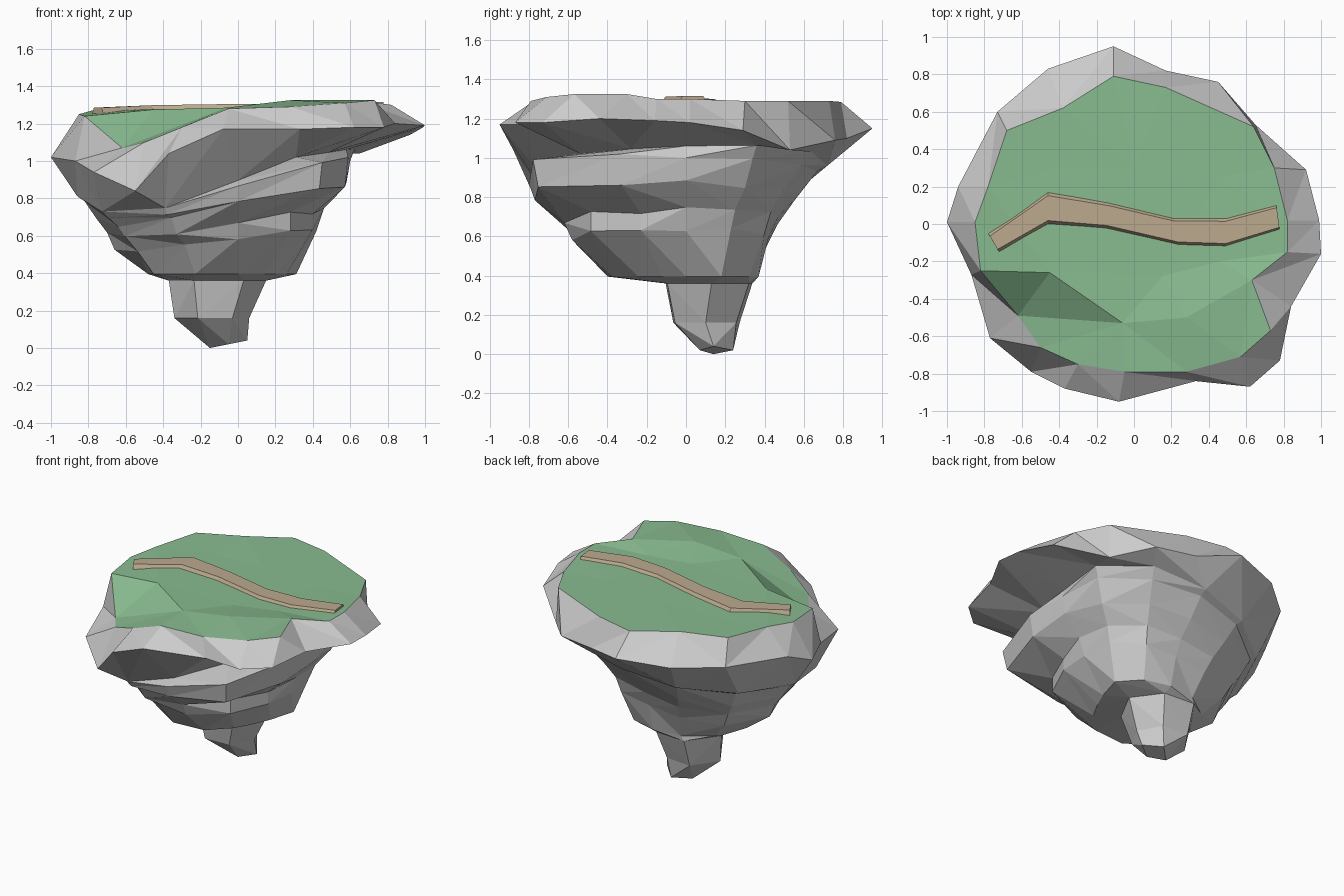
import bpy, bmesh, math, random
from math import cos, sin, radians, atan2, tau
from mathutils import Vector
from mathutils.geometry import delaunay_2d_cdt

if "Cube" in bpy.data.objects:
    bpy.data.objects.remove(bpy.data.objects["Cube"])

random.seed(4)


def material(name, rgb):
    m = bpy.data.materials.new(name)
    m.diffuse_color = (*rgb, 1)
    m.use_nodes = True
    m.node_tree.nodes["Principled BSDF"].inputs["Base Color"].default_value = m.diffuse_color
    return m


def make_object(name, verts, faces, mat=None):
    me = bpy.data.meshes.new(name)
    me.from_pydata([tuple(v) for v in verts], [], faces)
    bm = bmesh.new()
    bm.from_mesh(me)
    bmesh.ops.recalc_face_normals(bm, faces=bm.faces)
    bm.to_mesh(me)
    bm.free()
    ob = bpy.data.objects.new(name, me)
    bpy.context.collection.objects.link(ob)
    if mat:
        me.materials.append(mat)
    return ob


def ring(z, tilt, radii, centre=(0, 0), dip=0, rough=0.0):
    """Evenly spaced radii around a centre; tilt lifts +x, dip lowers the front left."""
    pts = []
    for i, r in enumerate(radii):
        a = tau * i / len(radii)
        drop = dip * max(0, cos(a - radians(232))) ** 4
        pts.append((centre[0] + r * cos(a), centre[1] + r * sin(a),
                    z + tilt * r * cos(a) - drop + random.uniform(-rough, rough)))
    return pts


def by_angle(pts):
    cx = sum(p[0] for p in pts) / len(pts)
    cy = sum(p[1] for p in pts) / len(pts)
    return sorted((atan2(p[1] - cy, p[0] - cx) % tau, p) for p in pts)


def loft(rings):
    """Join rings of any point count with triangles, zipping them by angle."""
    verts, faces, prev = [], [], None
    for pts in rings:
        srt = by_angle(pts)
        start = len(verts)
        verts += [p for _, p in srt]
        cur = (start, [a for a, _ in srt])
        if prev:
            (s0, a0), (s1, a1) = prev, cur
            n, m, i, j = len(a0), len(a1), 0, 0
            ang = lambda a, k: a[k % len(a)] + tau * (k // len(a))
            while i < n or j < m:
                step_a = ang(a0, i) + ang(a0, i + 1)
                step_b = ang(a1, j) + ang(a1, j + 1)
                if j >= m or (i < n and step_a <= step_b):
                    faces.append((s0 + i % n, s0 + (i + 1) % n, s1 + j % m))
                    i += 1
                else:
                    faces.append((s0 + i % n, s1 + (j + 1) % m, s1 + j % m))
                    j += 1
        prev = cur
    faces.append(tuple(range(prev[0], len(verts))))
    return verts, faces


# Edge where grass meets rock, running from the left round the front
grass_edge = [(-.85, .01, 1.25), (-.82, -.25, 1.24), (-.62, -.49, 1.07), (-.5, -.66, 1.1),
              (-.3, -.75, 1.18), (-.05, -.79, 1.28), (.28, -.79, 1.29), (.57, -.71, 1.31),
              (.73, -.57, 1.325), (.63, -.3, 1.325), (.82, -.15, 1.3), (.82, .02, 1.3),
              (.75, .3, 1.29), (.64, .52, 1.29), (.17, .73, 1.29), (-.11, .79, 1.285),
              (-.38, .62, 1.29), (-.68, .5, 1.28), (-.78, .2, 1.27)]

# Widest outline of the rock
rim = [(-1, .01, 1.02), (-.94, .2, 1.1), (-.73, .6, 1.12), (-.46, .83, 1.13), (-.11, .95, 1.15),
       (.17, .82, 1.1), (.45, .76, 1.09), (.65, .53, 1.04), (.92, .29, 1.14), (.99, .02, 1.18),
       (1, -.16, 1.19), (.84, -.44, 1.2), (.78, -.73, 1.18), (.62, -.87, 1.18), (.33, -.84, 1.17),
       (-.08, -.95, 1.17), (-.37, -.88, 1.04), (-.55, -.79, .84), (-.77, -.61, .94),
       (-.87, -.27, 1.0)]

# Rock: undercut, front right ledge, recess, lower ledge, then the hanging stalk
undercut = ring(.97, .17, (.58, .72, .74, .72, .74, .8, .86, .84, .78, .72, .62, .56),
                dip=.17, rough=.015)
ledge_top = ring(.92, .15, (.6, .68, .68, .67, .7, .76, .82, .8, .76, .8, .9, .68),
                 dip=.15, rough=.015)
ledge_base = ring(.8, .12, (.58, .6, .58, .57, .62, .7, .76, .74, .71, .77, .87, .66),
                  dip=.08, rough=.02)
recess = ring(.69, .1, (.46, .5, .5, .47, .54, .64, .7, .7, .66, .62, .56, .46),
              dip=.04, rough=.015)
low_ledge = ring(.59, .12, (.42, .46, .46, .42, .48, .58, .66, .62, .57, .58, .56, .46), rough=.015)
low_base = ring(.395, 0, (.26, .36, .37, .37, .4, .44, .48, .52, .46, .38, .28, .24))
stalk_top = ring(.36, 0, (.25, .22, .24, .27, .27, .26), (-.1, .13))
stalk_mid = ring(.16, 0, (.18, .18, .2, .22, .19, .18), (-.12, .1))
stalk_tip = ring(.02, .2, (.1, .1, .1, .07), (-.05, .14))
make_object("rock", *loft([grass_edge, rim, undercut, ledge_top, ledge_base, recess,
                           low_ledge, low_base, stalk_top, stalk_mid, stalk_tip]))

# Grass top with the steep bank at the front left
inner = [(-.45, -.26, 1.275), (-.06, -.53, 1.285), (.28, -.5, 1.325), (.15, -.28, 1.285),
         (.45, -.2, 1.295), (0, .3, 1.285), (-.4, .3, 1.28), (.45, .25, 1.29)]
pts = grass_edge + inner
n = len(grass_edge)
bank = [(1, n), (n, n + 1), (2, n + 1)]
flat, _, tris, origin, *_ = delaunay_2d_cdt([Vector(p[:2]) for p in pts], bank,
                                           [list(range(n))], 1, 1e-5)
grass_verts = [(v.x, v.y, pts[o[0]][2]) for v, o in zip(flat, origin)]
grass = make_object("grass", grass_verts, [tuple(t) for t in tris],
                    material("grass_green", (.25, .5, .28)))
if sum(p.normal.z for p in grass.data.polygons) < 0:
    grass.data.flip_normals()

# Winding dirt path: a low ribbon with sloped sides
back_edge = [(-.78, -.05), (-.46, .18), (-.13, .12), (.21, .04), (.49, .04), (.76, .11)]
front_edge = [(-.72, -.15), (-.46, -.01), (-.15, -.03), (.24, -.12), (.49, -.13), (.78, -.04)]
heights = [1.285, 1.298, 1.303, 1.306, 1.312, 1.315]
verts, faces = [], []
for b, f, z in zip(back_edge, front_edge, heights):
    b, f = Vector(b), Vector(f)
    for t, dz in ((0, -.035), (.15, 0), (.85, 0), (1, -.035)):
        verts.append((*b.lerp(f, t), z + dz))
for i in range(5):
    for k in range(4):
        a, c = 4 * i + k, 4 * i + (k + 1) % 4
        faces.append((a, c, c + 4, a + 4))
faces += [(0, 1, 2, 3), (20, 21, 22, 23)]
make_object("path", verts, faces, material("dirt", (.5, .4, .27)))
